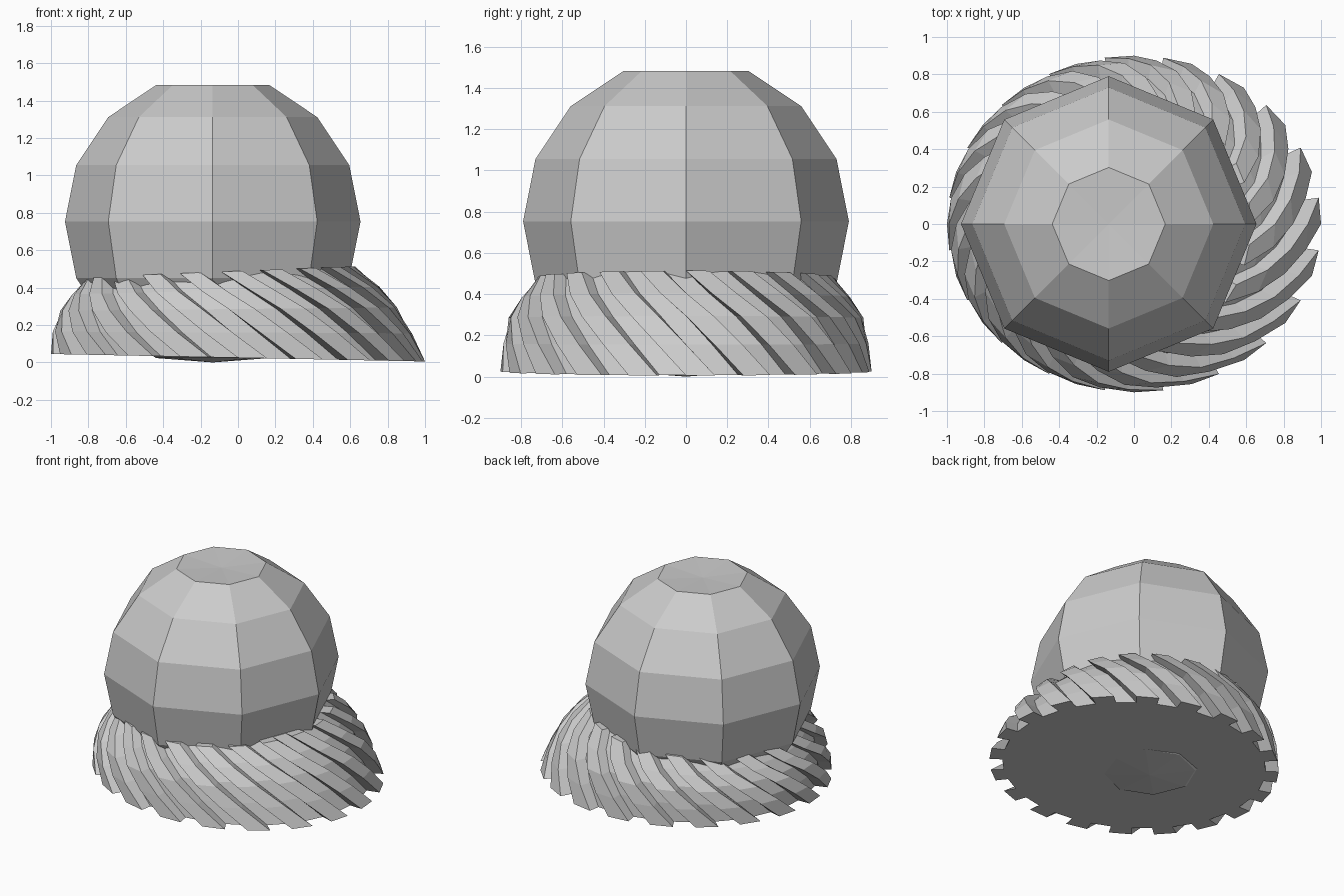
import bpy, bmesh
from math import sin, cos, pi, radians

if "Cube" in bpy.data.objects:
    bpy.data.objects.remove(bpy.data.objects["Cube"])


def make_object(name, bm):
    bmesh.ops.recalc_face_normals(bm, faces=bm.faces)
    mesh = bpy.data.meshes.new(name)
    bm.to_mesh(mesh)
    bm.free()
    obj = bpy.data.objects.new(name, mesh)
    bpy.context.collection.objects.link(obj)
    return obj


# ball: eight-sided low-poly sphere with nearly flattened poles
bm = bmesh.new()
bmesh.ops.create_uvsphere(bm, u_segments=8, v_segments=8, radius=0.79)
for v in bm.verts:
    if v.co.z > 0.76:
        v.co.z = 0.715
    elif v.co.z < -0.76:
        v.co.z = -0.753
ball = make_object("ball", bm)
ball.location = (-0.135, 0, 0.753)

# fluted base: twisted, tapering dome with twenty square ribs
TEETH = 20
HALF = pi / TEETH
# centre x, radius x, radius y, height, slope along x
RINGS = [
    (0.0, 1.0, 0.90, 0.025, -0.02),
    (-0.03, 0.96, 0.885, 0.16, -0.005),
    (-0.05, 0.90, 0.86, 0.285, 0.01),
    (-0.065, 0.82, 0.795, 0.385, 0.025),
    (-0.09, 0.715, 0.715, 0.485, 0.04),
]
bm = bmesh.new()
loops = []
for k, (cx, rx, ry, z, slope) in enumerate(RINGS):
    loop = []
    for t in range(TEETH):
        for step, scale in ((0, 0.91), (0, 1), (1, 1), (1, 0.91)):
            a = (2 * t + step - k) * HALF
            x = rx * scale * cos(a)
            loop.append(bm.verts.new((cx + x, ry * scale * sin(a), z + slope * x)))
    loops.append(loop)
n = len(loops[0])
for low, high in zip(loops, loops[1:]):
    for i in range(n):
        j = (i + 1) % n
        bm.faces.new((low[i], low[j], high[j], high[i]))
bm.faces.new(loops[0][::-1])
bm.faces.new(loops[-1])
make_object("fluted_base", bm)
